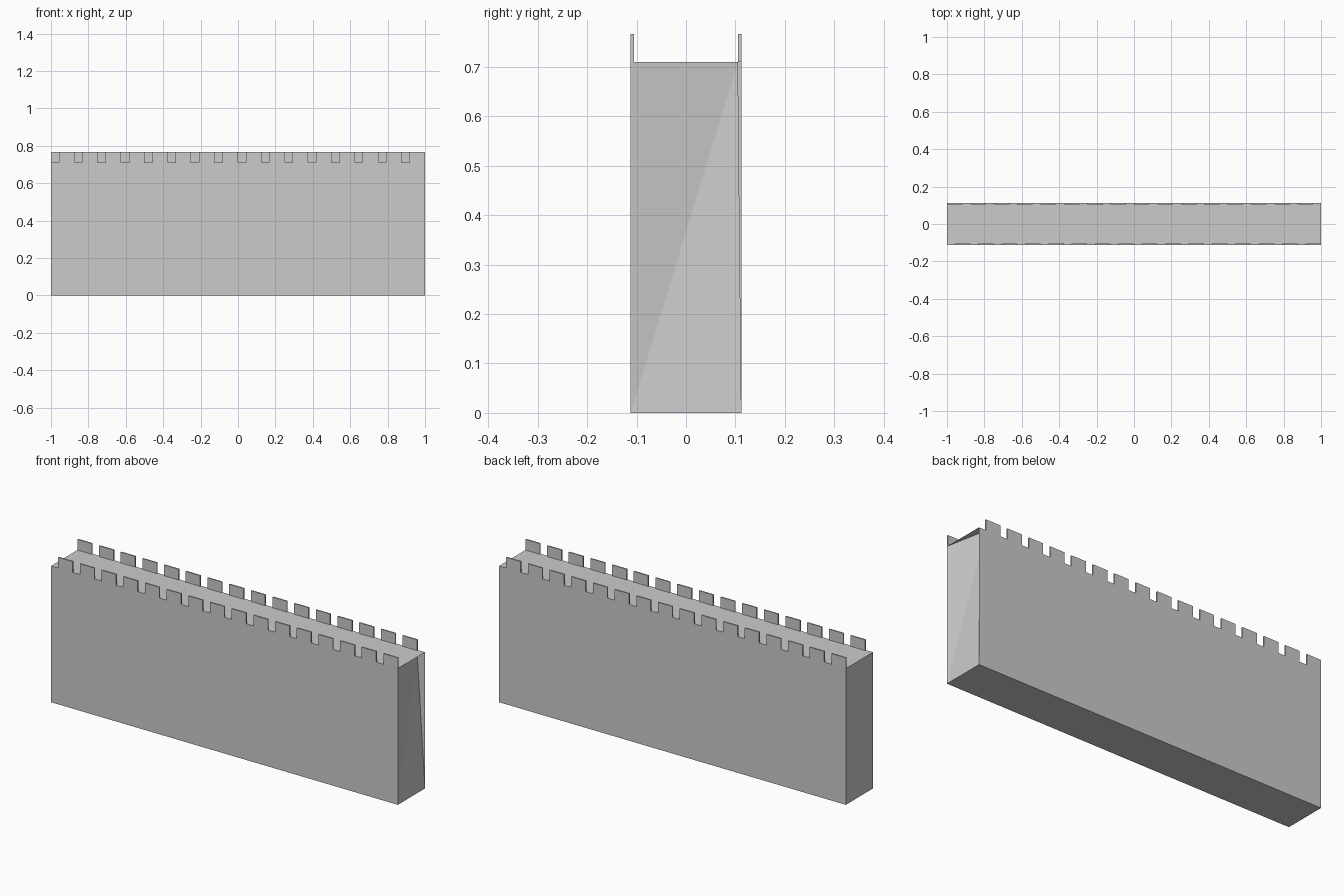
import bpy
import bmesh
from mathutils import Vector

cube = bpy.data.objects.get("Cube")
if cube:
    bpy.data.objects.remove(cube, do_unlink=True)

HALF_LENGTH, HALF_DEPTH = 1.0, 0.112
WALK_Z, TOP_Z = 0.71, 0.766
THICK = 0.007
COUNT = 16
STEP = 2 * HALF_LENGTH / COUNT
GAP = STEP / 3

stone = bpy.data.materials.new("stone_grey")
stone.use_nodes = True
GREY = (0.6, 0.6, 0.6, 1)
stone.diffuse_color = GREY
stone.node_tree.nodes["Principled BSDF"].inputs["Base Color"].default_value = GREY


def make_object(name, bm):
    mesh = bpy.data.meshes.new(name)
    bm.to_mesh(mesh)
    bm.free()
    mesh.materials.append(stone)
    obj = bpy.data.objects.new(name, mesh)
    bpy.context.collection.objects.link(obj)
    return obj


def add_box(bm, low, high):
    low, high = Vector(low), Vector(high)
    verts = bmesh.ops.create_cube(bm, size=1)["verts"]
    for v in verts:
        v.co = (low + high) / 2 + v.co * (high - low)


# Wall body, open at the +x end where the slanted end panel sits
bm = bmesh.new()
add_box(bm, (-HALF_LENGTH, -HALF_DEPTH, 0), (HALF_LENGTH, HALF_DEPTH, WALK_Z))
bm.normal_update()
end = [f for f in bm.faces if f.normal.x > 0.9]
bmesh.ops.delete(bm, geom=end, context="FACES_ONLY")
make_object("wall_body", bm)

# End panel: its upper rear corner is pulled in to the last rear merlon
bm = bmesh.new()
front_low = bm.verts.new((HALF_LENGTH, -HALF_DEPTH, 0))
back_low = bm.verts.new((HALF_LENGTH, HALF_DEPTH, 0))
back_high = bm.verts.new((HALF_LENGTH - GAP, HALF_DEPTH - THICK, WALK_Z))
front_high = bm.verts.new((HALF_LENGTH, -HALF_DEPTH, WALK_Z))
bm.faces.new((front_low, back_low, back_high))
bm.faces.new((front_low, back_high, front_high))
make_object("end_panel", bm)


# Merlon rows: each begins with a gap; the rear row is the front row turned round
def merlon_row(name, turn):
    bm = bmesh.new()
    for i in range(COUNT):
        start = -HALF_LENGTH + i * STEP
        add_box(bm, (start + GAP, -HALF_DEPTH, WALK_Z),
                (start + STEP, -HALF_DEPTH + THICK, TOP_Z))
    for v in bm.verts:
        v.co.x *= turn
        v.co.y *= turn
    make_object(name, bm)


merlon_row("front_merlons", 1)
merlon_row("back_merlons", -1)
